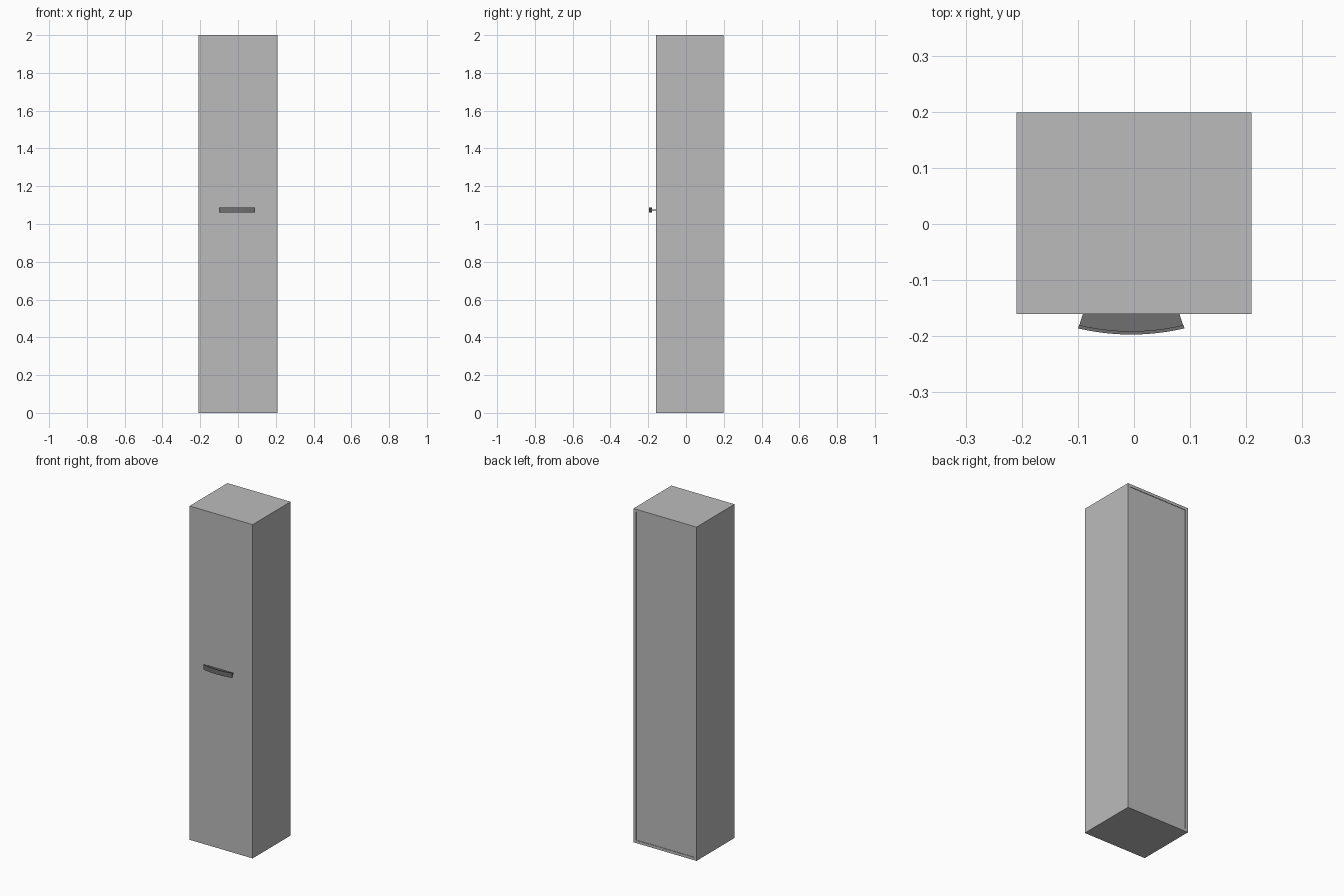
import bpy
import bmesh
import math
from mathutils import Matrix

cube = bpy.data.objects.get("Cube")
if cube:
    bpy.data.objects.remove(cube, do_unlink=True)


def make_material(name, value):
    mat = bpy.data.materials.new(name)
    mat.use_nodes = True
    color = (value, value, value, 1)
    mat.diffuse_color = color
    mat.node_tree.nodes["Principled BSDF"].inputs["Base Color"].default_value = color
    return mat


panel_grey = make_material("panel grey", 0.5)
handle_grey = make_material("handle dark grey", 0.16)


def finish(name, bm, mat):
    bmesh.ops.recalc_face_normals(bm, faces=bm.faces)
    mesh = bpy.data.meshes.new(name)
    bm.to_mesh(mesh)
    bm.free()
    mesh.materials.append(mat)
    obj = bpy.data.objects.new(name, mesh)
    bpy.context.collection.objects.link(obj)
    return obj


def board(name, x, y, z):
    """Box spanning the given (low, high) ranges."""
    bm = bmesh.new()
    size = [r[1] - r[0] for r in (x, y, z)]
    mid = [sum(r) / 2 for r in (x, y, z)]
    bmesh.ops.create_cube(bm, size=1, matrix=Matrix.Translation(mid) @ Matrix.Diagonal((*size, 1)))
    return finish(name, bm, panel_grey)


def extruded_outline(name, points, z, mat):
    """Plan outline raised between two heights."""
    bm = bmesh.new()
    face = bm.faces.new([bm.verts.new((px, py, z[0])) for px, py in points])
    top = bmesh.ops.extrude_face_region(bm, geom=[face])["geom"]
    verts = [v for v in top if isinstance(v, bmesh.types.BMVert)]
    bmesh.ops.translate(bm, vec=(0, 0, z[1] - z[0]), verts=verts)
    return finish(name, bm, mat)


# Cabinet carcass
W, T, H = 0.209, 0.017, 2.0
FRONT, DOOR_BACK, BACK = -0.16, -0.144, 0.199
inner = (-W + T, W - T)
depth = (DOOR_BACK, BACK)
board("right_side", (-W, -W + T), depth, (0, H))
board("left_side", (W - T, W), depth, (0, H))
board("top_panel", inner, depth, (H - T, H))
board("bottom_panel", inner, depth, (0, T))
board("back_panel", inner, (BACK - 0.01, BACK - 0.003), (T, H - T))
board("door", (-W, W), (FRONT, DOOR_BACK), (0, H))

# Curved pull handle: upright lip and flat web back to the door
CX, HALF, STEPS = -0.005, 0.095, 16


def arc(half, y_end, bulge):
    ts = [2 * i / STEPS - 1 for i in range(STEPS + 1)]
    return [(CX + half * t, y_end - bulge * (1 - t * t)) for t in ts]


lip_front = arc(HALF, -0.186, 0.011)
lip_back = arc(HALF - 0.002, -0.180, 0.011)
lip = extruded_outline("handle_lip", lip_front + lip_back[::-1], (1.06, 1.088), handle_grey)
web_front = arc(HALF - 0.002, -0.182, 0.011)
web_back = [(CX + HALF - 0.009, FRONT), (CX - HALF + 0.009, FRONT)]
web = extruded_outline("handle_web", web_front + web_back, (1.071, 1.077), handle_grey)

# Soft curve on the handle, crisp edges kept
for part in (lip, web):
    bpy.ops.object.select_all(action="DESELECT")
    part.select_set(True)
    bpy.context.view_layer.objects.active = part
    bpy.ops.object.shade_smooth_by_angle(angle=math.radians(30))
